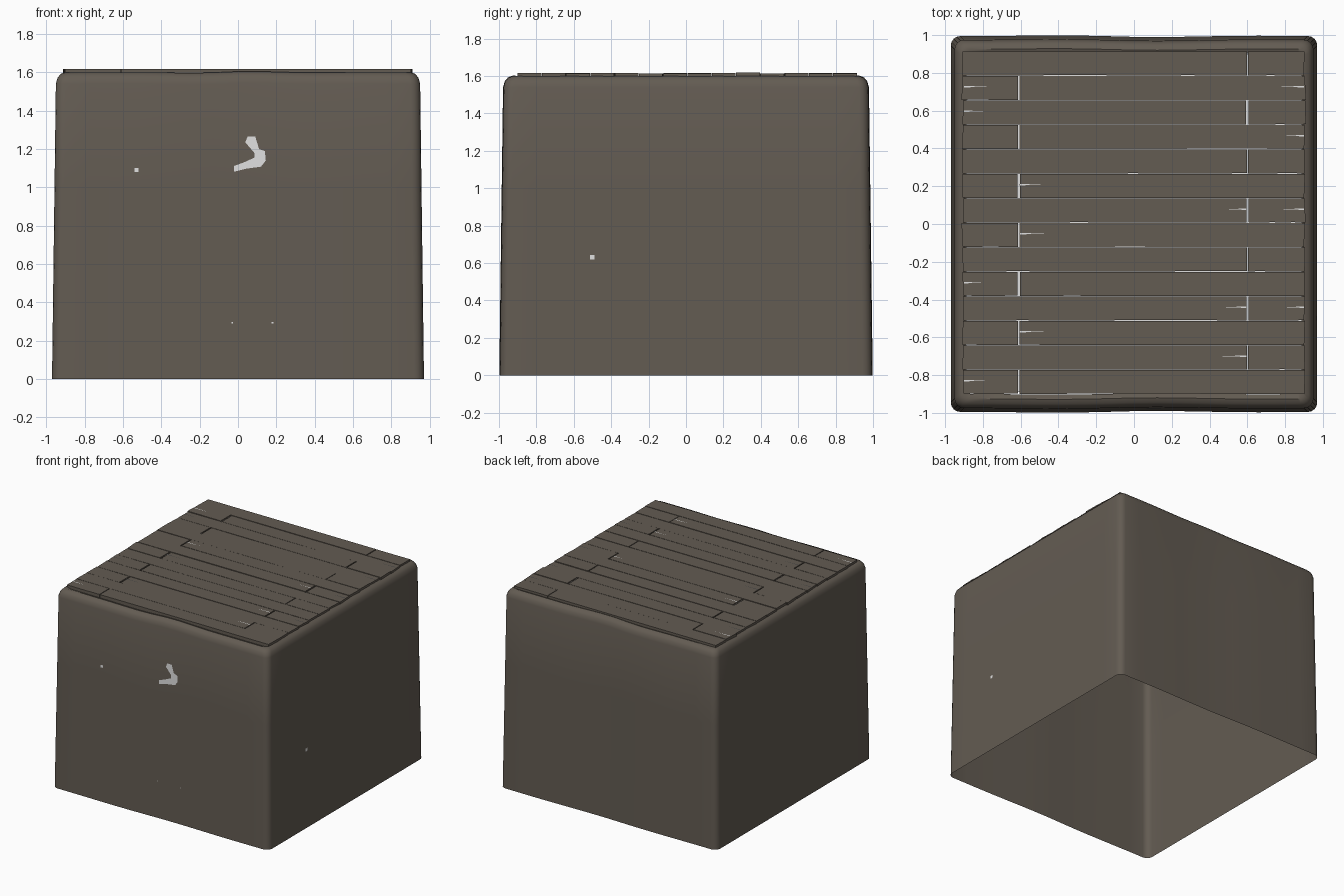
import bpy, bmesh, math, random
from mathutils import Vector

if "Cube" in bpy.data.objects:
    bpy.data.objects.remove(bpy.data.objects["Cube"])
random.seed(4)

def mat(name, rgb):
    m = bpy.data.materials.new(name)
    m.diffuse_color = (*rgb, 1)
    m.use_nodes = True
    m.node_tree.nodes["Principled BSDF"].inputs["Base Color"].default_value = m.diffuse_color
    return m

WOOD = mat("weathered_brown", (0.125, 0.106, 0.085))
PALE = mat("pale_grey", (0.75, 0.75, 0.75))

def finish(name, bm, material):
    me = bpy.data.meshes.new(name)
    bm.to_mesh(me)
    bm.free()
    ob = bpy.data.objects.new(name, me)
    bpy.context.collection.objects.link(ob)
    me.materials.append(material)
    return ob

H = 1.54   # height where the rounded top edge starts

def wobble(x):
    return 0.006 * math.sin(5 * x + 0.8) * max(0, 1 - abs(x))

def wall_x(z): return 0.97 - 0.02 * z / H
def wall_y(z): return 0.995 - 0.02 * z / H

def ring(z, inset, r):
    """Rounded rectangle, counter-clockwise, with subdivided sides."""
    hx, hy = wall_x(min(z, H)) - inset, wall_y(min(z, H)) - inset
    pts = []
    corners = [(1, 1, 0), (-1, 1, 90), (-1, -1, 180), (1, -1, 270)]
    for k, (sx, sy, a0) in enumerate(corners):
        for i in range(5):
            a = math.radians(a0 + 22.5 * i)
            pts.append(Vector((sx * (hx - r) + r * math.cos(a),
                               sy * (hy - r) + r * math.sin(a), z)))
        nx, ny, na = corners[(k + 1) % 4]
        a = math.radians(na)
        end = Vector((nx * (hx - r) + r * math.cos(a), ny * (hy - r) + r * math.sin(a), z))
        start = pts[-1].copy()
        pts += [start.lerp(end, j / 14) for j in range(1, 14)]
    for p in pts:
        if abs(p.y) > 0.85:
            p.y += wobble(p.x) * (1 if p.y < 0 else -1)
            if z > 1.5:
                p.z += wobble(p.x * 1.7)
    return pts

# Hollow body, open underneath, with a soft rolled top rim
bm = bmesh.new()
levels = [(0, 0, .05), (0.5, 0, .05), (1.0, 0, .05), (H, 0, .05),
          (1.572, 0.009, .05), (1.592, 0.026, .045), (1.6, 0.05, .03), (1.592, 0.075, .01)]
rings = [[bm.verts.new(p) for p in ring(*l)] for l in levels]
for a, b in zip(rings, rings[1:]):
    n = len(a)
    for i in range(n):
        bm.faces.new((a[i], a[(i + 1) % n], b[(i + 1) % n], b[i]))
body = finish("body_shell", bm, WOOD)
bpy.context.view_layer.objects.active = body
body.select_set(True)
bpy.ops.object.shade_smooth_by_angle(angle=math.radians(35))

# Top planks: 14 rows, each with one staggered butt joint
ROWS, Y_TOP, PITCH = 14, 0.915, 0.1297
Z0, Z1 = 1.575, 1.616

def plank(bm, x0, x1, y0, y1):
    n = 5
    skew = random.uniform(-0.004, 0.004)
    dz = random.uniform(-0.003, 0.002)
    cols = []
    for i in range(n + 1):
        t = i / n
        x = x0 + (x1 - x0) * t
        g0, g1 = (random.uniform(0.0005, 0.0028) for _ in range(2))
        xs = skew if i in (0, n) and abs(x) > 0.8 else 0
        lo = Vector((x - xs, y0 + g0, 0))
        hi = Vector((x + xs, y1 - g1, 0))
        cols.append([bm.verts.new((p.x, p.y, z)) for p, z in
                     ((lo, Z0), (hi, Z0), (hi, Z1 + dz), (lo, Z1 + dz))])
    for a, b in zip(cols, cols[1:]):
        for k in range(4):
            bm.faces.new((a[k], a[(k + 1) % 4], b[(k + 1) % 4], b[k]))
    bm.faces.new(cols[0])
    bm.faces.new(cols[-1][::-1])

bm = bmesh.new()
for r in range(ROWS):
    y1 = Y_TOP - PITCH * r
    joint = 0.6 if r % 2 == 0 else -0.61
    gap = random.choice((0.003, 0.005, 0.006))
    plank(bm, -0.907 + random.uniform(-.004, .004), joint - gap, y1 - PITCH, y1)
    plank(bm, joint + gap, 0.905 + random.uniform(-.004, .004), y1 - PITCH, y1)
bmesh.ops.recalc_face_normals(bm, faces=bm.faces)
finish("top_planks", bm, WOOD)

# Pale sheet inside the planks that shows through their gaps
bm = bmesh.new()
bm.faces.new([bm.verts.new(p) for p in
              ((-.89, -.89, 1.606), (.89, -.89, 1.606), (.89, .9, 1.606), (-.89, .9, 1.606))])
finish("gap_sheet", bm, PALE)

# Wedge splits at plank ends: (row, start x, length)
splits = [(1, -.9, .13), (1, .9, -.13), (2, -.9, .11), (3, .9, -.1), (5, -.605, .12),
          (6, .9, -.12), (6, .595, -.1), (7, -.605, .14), (9, -.9, .1), (10, .9, -.1),
          (10, .595, -.12), (11, -.605, .14), (12, .595, -.14), (13, -.9, .12)]
bm = bmesh.new()
for r, x, d in splits:
    y = Y_TOP - PITCH * (r + 0.45)
    pts = [(x, y - .004), (x + d, y), (x, y + .004)]
    if d < 0:
        pts.reverse()
    bm.faces.new([bm.verts.new((px, py, Z1 + .004)) for px, py in pts])
finish("plank_splits", bm, PALE)

# Pale worn patches on the front and right walls
def square(cx, cz, s):
    return [(cx - s, cz - s), (cx + s, cz - s), (cx + s, cz + s), (cx - s, cz + s)]

chip = [(-.02, 1.082), (.04, 1.097), (.12, 1.108), (.145, 1.14), (.14, 1.19), (.11, 1.2),
        (.09, 1.265), (.05, 1.265), (.038, 1.235), (.085, 1.18), (.085, 1.155),
        (.03, 1.13), (-.02, 1.112)]
bm = bmesh.new()
for shape in (chip, square(-.53, 1.09, .01), square(-.03, .295, .004), square(.18, .295, .004)):
    bm.faces.new([bm.verts.new((x, -wall_y(z) + wobble(x) - .003, z)) for x, z in shape])
bm.faces.new([bm.verts.new((wall_x(z) + .003, y, z)) for y, z in square(-.5, .63, .012)])
finish("worn_patches", bm, PALE)
